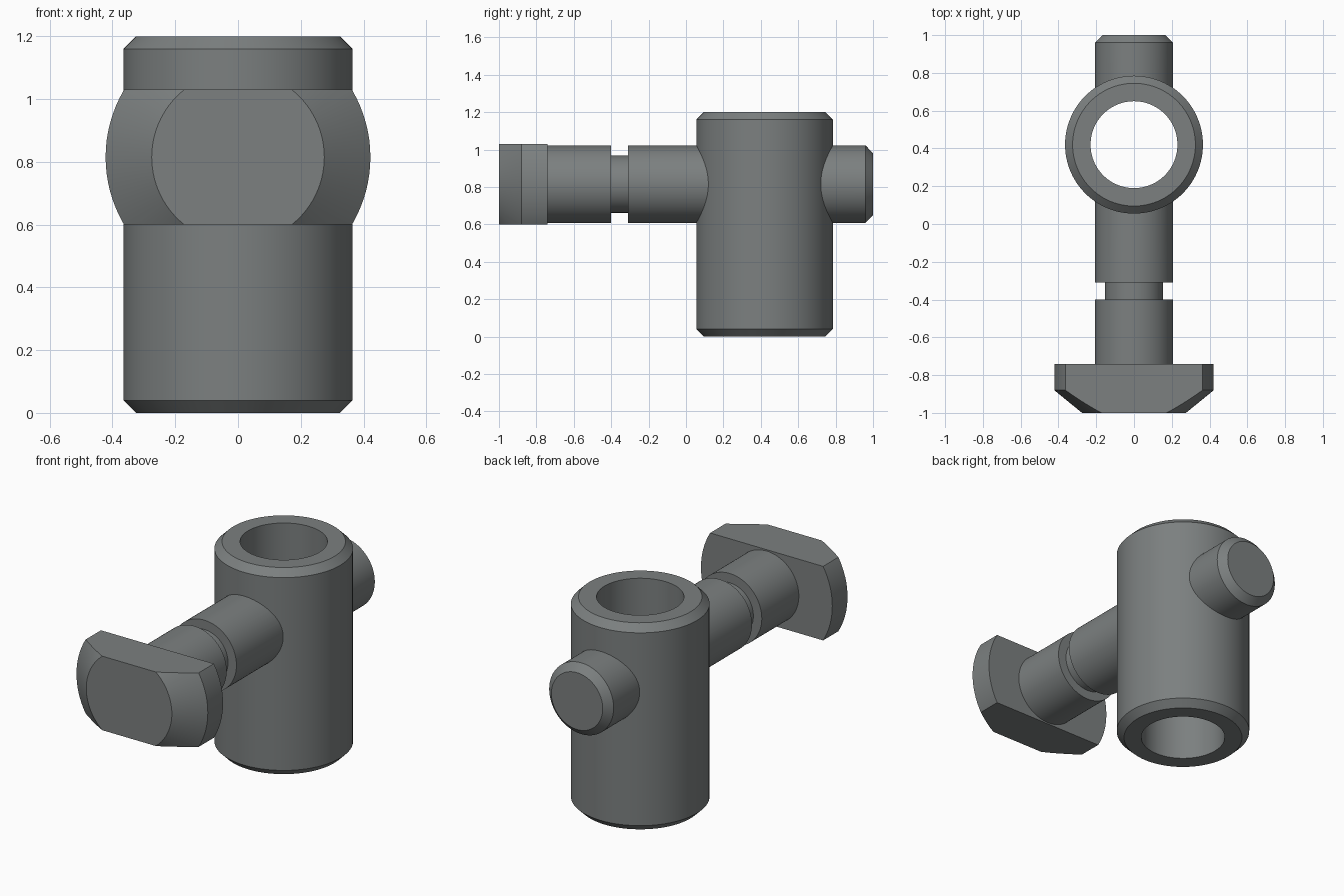
import bpy, bmesh, math
from mathutils import Matrix, Vector

SEGMENTS = 96
SLEEVE_Y = 0.42
PIN_Z = 0.815

cube = bpy.data.objects.get("Cube")
if cube:
    bpy.data.objects.remove(cube, do_unlink=True)

# Single steel grey
steel = bpy.data.materials.new("steel_grey")
steel.use_nodes = True
colour = (0.2, 0.215, 0.215, 1)
steel.diffuse_color = colour
steel.node_tree.nodes["Principled BSDF"].inputs["Base Color"].default_value = colour

ALONG_Z = Matrix.Translation((0, SLEEVE_Y, 0))
ALONG_Y = Matrix.Translation((0, 0, PIN_Z)) @ Matrix.Rotation(-math.pi / 2, 4, "X")


def lathe(name, profile, placement, hollow=False, flat_half_height=None):
    """Spin a (radius, distance along axis) outline and place it."""
    bm = bmesh.new()
    rings = []
    for radius, along in profile:
        rings.append([bm.verts.new((radius * math.cos(a), radius * math.sin(a), along))
                      for a in (math.tau * i / SEGMENTS for i in range(SEGMENTS))])
    pairs = list(zip(rings, rings[1:]))
    if hollow:
        pairs.append((rings[-1], rings[0]))
    else:
        bm.faces.new(rings[0])
        bm.faces.new(rings[-1])
    for low, high in pairs:
        for i in range(SEGMENTS):
            j = (i + 1) % SEGMENTS
            bm.faces.new((low[i], low[j], high[j], high[i]))
    bm.transform(placement)
    # Optional flats above and below the axis
    if flat_half_height:
        for side in (1, -1):
            cut = bmesh.ops.bisect_plane(
                bm, geom=bm.verts[:] + bm.edges[:] + bm.faces[:],
                plane_co=Vector((0, 0, PIN_Z + side * flat_half_height)),
                plane_no=Vector((0, 0, side)), clear_outer=True)
            edges = [e for e in cut["geom_cut"] if isinstance(e, bmesh.types.BMEdge)]
            bmesh.ops.contextual_create(bm, geom=edges)
    bmesh.ops.recalc_face_normals(bm, faces=bm.faces[:])
    mesh = bpy.data.meshes.new(name)
    bm.to_mesh(mesh)
    bm.free()
    mesh.materials.append(steel)
    obj = bpy.data.objects.new(name, mesh)
    bpy.context.collection.objects.link(obj)
    return obj


def activate(obj):
    bpy.ops.object.select_all(action="DESELECT")
    obj.select_set(True)
    bpy.context.view_layer.objects.active = obj


# Upright sleeve with chamfered rims and a through bore
sleeve = lathe("sleeve", [(0.23, 0), (0.325, 0), (0.365, 0.04), (0.365, 1.16),
                          (0.325, 1.2), (0.23, 1.2)], ALONG_Z, hollow=True)

# Horizontal pin with a groove and chamfered tip
pin = lathe("pin", [(0.207, -0.745), (0.207, -0.4), (0.153, -0.4), (0.153, -0.31),
                    (0.207, -0.31), (0.207, 0.96), (0.165, 1)], ALONG_Y)

# Bevelled round head with two flats
head = lathe("head", [(0.275, -1), (0.422, -0.88), (0.422, -0.74)], ALONG_Y,
             flat_half_height=0.215)

# Clear the pin out of the bore; the cut stays hidden in the sleeve wall
cutter = lathe("bore_cutter", [(0.29, 0.3), (0.29, 1.3)], ALONG_Z)
cutter.hide_render = True
boolean = pin.modifiers.new("bore", "BOOLEAN")
boolean.operation = "DIFFERENCE"
boolean.solver = "EXACT"
boolean.object = cutter
activate(pin)
bpy.ops.object.modifier_apply(modifier=boolean.name)
bpy.data.objects.remove(cutter, do_unlink=True)

# Smooth round walls, crisp edges
for part in (sleeve, pin, head):
    activate(part)
    bpy.ops.object.shade_smooth_by_angle(angle=math.radians(25))
